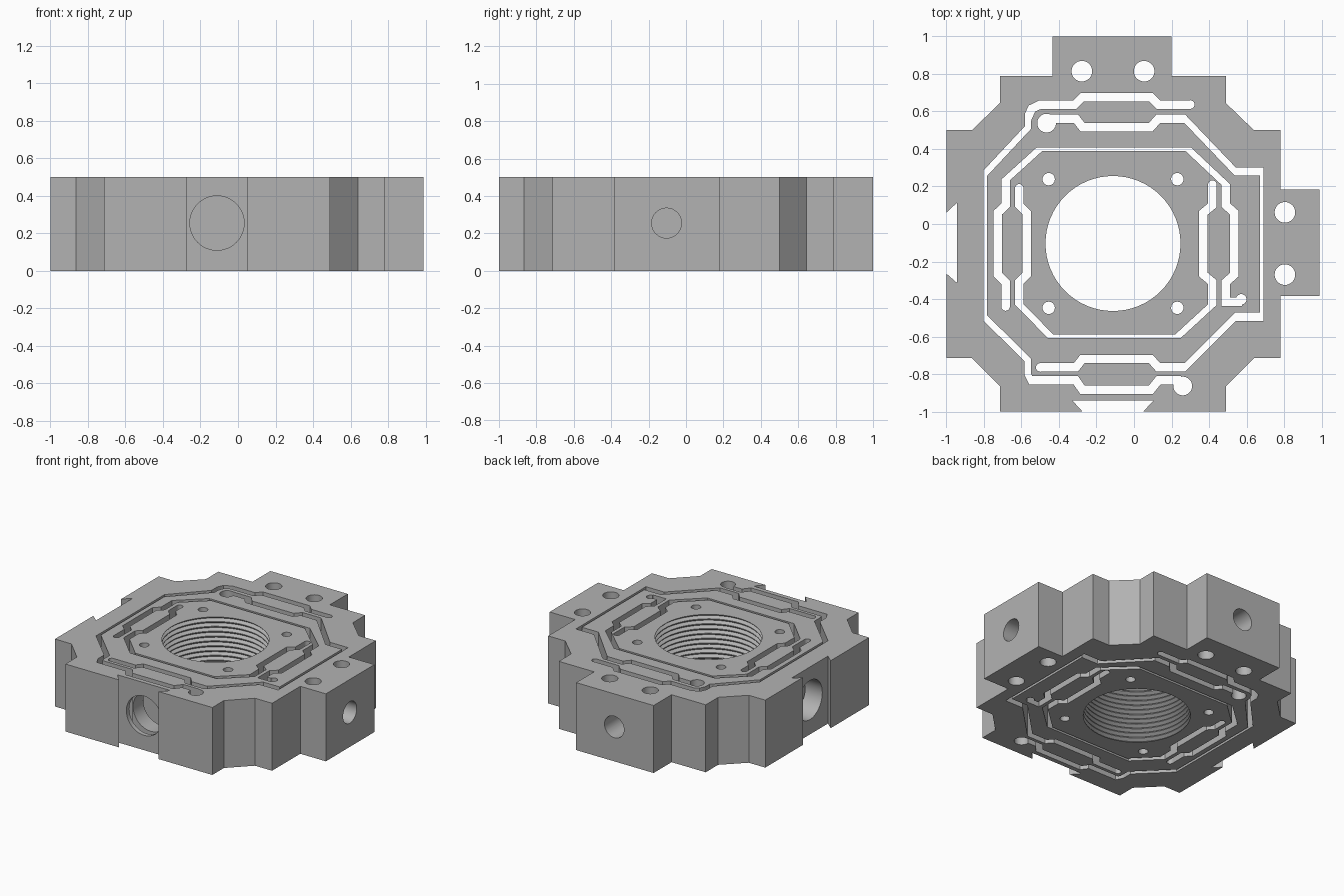
import bpy, bmesh, math
from mathutils import Vector, Matrix

if "Cube" in bpy.data.objects:
    bpy.data.objects.remove(bpy.data.objects["Cube"])

H = 0.5                      # plate thickness
CX, CY = -0.112, -0.104      # bore centre

metal = bpy.data.materials.new("grey metal")
metal.use_nodes = True
GREY = (0.45, 0.45, 0.45, 1)
metal.diffuse_color = GREY
metal.node_tree.nodes["Principled BSDF"].inputs["Base Color"].default_value = GREY


def make_object(name, bm):
    bmesh.ops.recalc_face_normals(bm, faces=bm.faces)
    mesh = bpy.data.meshes.new(name)
    bm.to_mesh(mesh)
    bm.free()
    ob = bpy.data.objects.new(name, mesh)
    bpy.context.collection.objects.link(ob)
    mesh.materials.append(metal)
    return ob


def prism(name, outline, z0, z1):
    bm = bmesh.new()
    face = bm.faces.new([bm.verts.new((x, y, z0)) for x, y in outline])
    top = bmesh.ops.extrude_face_region(bm, geom=[face])["geom"]
    bmesh.ops.translate(bm, vec=(0, 0, z1 - z0),
                        verts=[v for v in top if isinstance(v, bmesh.types.BMVert)])
    return make_object(name, bm)


def cut(cutter):
    cutter.hide_render = True
    mod = body.modifiers.new("cut", 'BOOLEAN')
    mod.operation, mod.solver, mod.object = 'DIFFERENCE', 'EXACT', cutter
    bpy.context.view_layer.objects.active = body
    bpy.ops.object.modifier_apply(modifier=mod.name)
    bpy.data.objects.remove(cutter)


def drill(start, end, r, sides=32):
    a, b = Vector(start), Vector(end)
    bm = bmesh.new()
    rot = (b - a).to_track_quat('Z', 'Y').to_matrix().to_4x4()
    bmesh.ops.create_cone(bm, cap_ends=True, segments=sides, radius1=r, radius2=r,
                          depth=(b - a).length, matrix=Matrix.Translation((a + b) / 2) @ rot)
    cut(make_object("drill", bm))


def hole(x, y, r, sides=32):
    drill((x, y, -0.1), (x, y, H + 0.1), r, sides)


def slot(points, widths):
    """Cut a mitred channel along a path, with one width per segment."""
    pts = [Vector(p) for p in points]
    normals = []
    for a, b in zip(pts, pts[1:]):
        d = (b - a).normalized()
        normals.append(Vector((-d.y, d.x)))
    left, right = [], []
    for i, p in enumerate(pts):
        j, k = max(i - 1, 0), min(i, len(normals) - 1)
        n, m, u, w = normals[j], normals[k], widths[j] / 2, widths[k] / 2
        det = n.x * m.y - n.y * m.x
        if abs(det) < 1e-4:
            off = n * u
        else:
            off = Vector((u * m.y - w * n.y, w * n.x - u * m.x)) / det
        left.append(p + off)
        right.append(p - off)
    cut(prism("slot", left + right[::-1], -0.1, H + 0.1))


# Plate with two mounting tabs and two dovetail notches
body = prism("flexure_stage_plate", [
    (-0.435, 1), (0.2, 1), (0.2, 0.79), (0.49, 0.79), (0.49, 0.645), (0.64, 0.5),
    (0.78, 0.5), (0.78, 0.183), (0.99, 0.183), (0.99, -0.385), (0.78, -0.385),
    (0.78, -0.715), (0.64, -0.715), (0.49, -0.865), (0.49, -1),
    (0.05, -1), (0.105, -0.94), (-0.33, -0.94), (-0.275, -1),
    (-0.715, -1), (-0.715, -0.865), (-0.865, -0.715), (-1, -0.715),
    (-1, -0.265), (-0.943, -0.315), (-0.943, 0.115), (-1, 0.06),
    (-1, 0.5), (-0.865, 0.5), (-0.715, 0.645), (-0.715, 0.79), (-0.435, 0.79)], 0, H)

# Flexure channels
W, D, T = 0.045, 0.034, 0.018     # wide, diagonal and thin widths
slot([(0.3, 0.637), (0.13, 0.637), (0.09, 0.677), (-0.275, 0.677), (-0.315, 0.637),
      (-0.5, 0.637), (-0.545, 0.615), (-0.565, 0.57), (-0.565, 0.515), (-0.794, 0.27),
      (-0.794, -0.5), (-0.567, -0.725), (-0.567, -0.8), (-0.55, -0.834), (-0.31, -0.834),
      (-0.275, -0.884), (0.09, -0.884), (0.13, -0.834), (0.25, -0.834)],
     [W] * 7 + [D, D, T, D, D, D] + [W] * 5)
slot([(-0.45, 0.562), (-0.31, 0.562), (-0.275, 0.517), (0.09, 0.517), (0.13, 0.562),
      (0.27, 0.562), (0.54, 0.28), (0.682, 0.28), (0.682, -0.495), (0.54, -0.495),
      (0.27, -0.765), (0.13, -0.765), (0.09, -0.72), (-0.275, -0.72), (-0.31, -0.765),
      (-0.5, -0.765)],
     [W] * 5 + [D, W, T, W, D] + [W] * 5)
slot([(-0.685, -0.44), (-0.685, -0.31), (-0.727, -0.27), (-0.727, 0.06), (-0.685, 0.1),
      (-0.685, 0.235), (-0.505, 0.398), (0.29, 0.398), (0.49, 0.21), (0.49, 0.1),
      (0.535, 0.06), (0.535, -0.27), (0.49, -0.31), (0.49, -0.415), (0.575, -0.415)],
     [W] * 5 + [D, T, D] + [W] * 6)
slot([(-0.612, 0.19), (-0.612, 0.1), (-0.572, 0.06), (-0.572, -0.27), (-0.612, -0.31),
      (-0.612, -0.43), (-0.445, -0.598), (0.235, -0.598), (0.418, -0.43), (0.418, -0.31),
      (0.37, -0.27), (0.37, 0.06), (0.418, 0.1), (0.418, 0.21)],
     [W] * 5 + [D, T, D] + [W] * 5)

# Rounded channel ends and wire-start holes
for x, y in [(0.3, 0.637), (-0.5, -0.765), (-0.685, -0.44), (-0.612, 0.19), (0.418, 0.21)]:
    hole(x, y, W / 2 + 0.0005, 24)
for x, y, r in [(0.26, -0.864, 0.05), (-0.466, 0.538, 0.05), (0.572, -0.402, 0.028)]:
    hole(x, y, r)

# Bolt holes around the bore, and through the tabs
for sx in (-1, 1):
    for sy in (-1, 1):
        hole(CX + sx * 0.343, CY + sy * 0.343, 0.033, 24)
    hole(CX + sx * 0.166, 0.815, 0.055)
    hole(0.805, CY + sx * 0.166, 0.055)

# Actuator holes in the notches, and adjuster holes in the tabs
Z = 0.255
drill((CX, -1.1, Z), (CX, -0.7, Z), 0.145, 48)
drill((-1.1, CY, Z), (-0.56, CY, Z), 0.145, 48)
drill((1.1, CY, Z), (0.682, CY, Z), 0.08)
drill((CX, 1.1, Z), (CX, 0.677, Z), 0.08)

# Threaded bore, cut with a turned profile
R, DEPTH, TURNS, SIDES = 0.36, 0.022, 14, 64
profile = [(R, -0.1)]
for i in range(TURNS):
    z = H * (i + 0.5) / TURNS
    profile += [(R, z - 0.015), (R + DEPTH, z), (R, z + 0.015)]
profile.append((R, H + 0.1))
bm = bmesh.new()
rings = [[bm.verts.new((CX + r * math.cos(math.tau * k / SIDES),
                        CY + r * math.sin(math.tau * k / SIDES), z))
          for k in range(SIDES)] for r, z in profile]
for a, b in zip(rings, rings[1:]):
    for k in range(SIDES):
        n = (k + 1) % SIDES
        bm.faces.new((a[k], a[n], b[n], b[k]))
bm.faces.new(rings[0])
bm.faces.new(rings[-1])
cut(make_object("thread_tap", bm))

# Smooth the round holes and keep the machined edges crisp
bpy.ops.object.select_all(action='DESELECT')
body.select_set(True)
bpy.context.view_layer.objects.active = body
bpy.ops.object.shade_smooth_by_angle(angle=math.radians(25))
